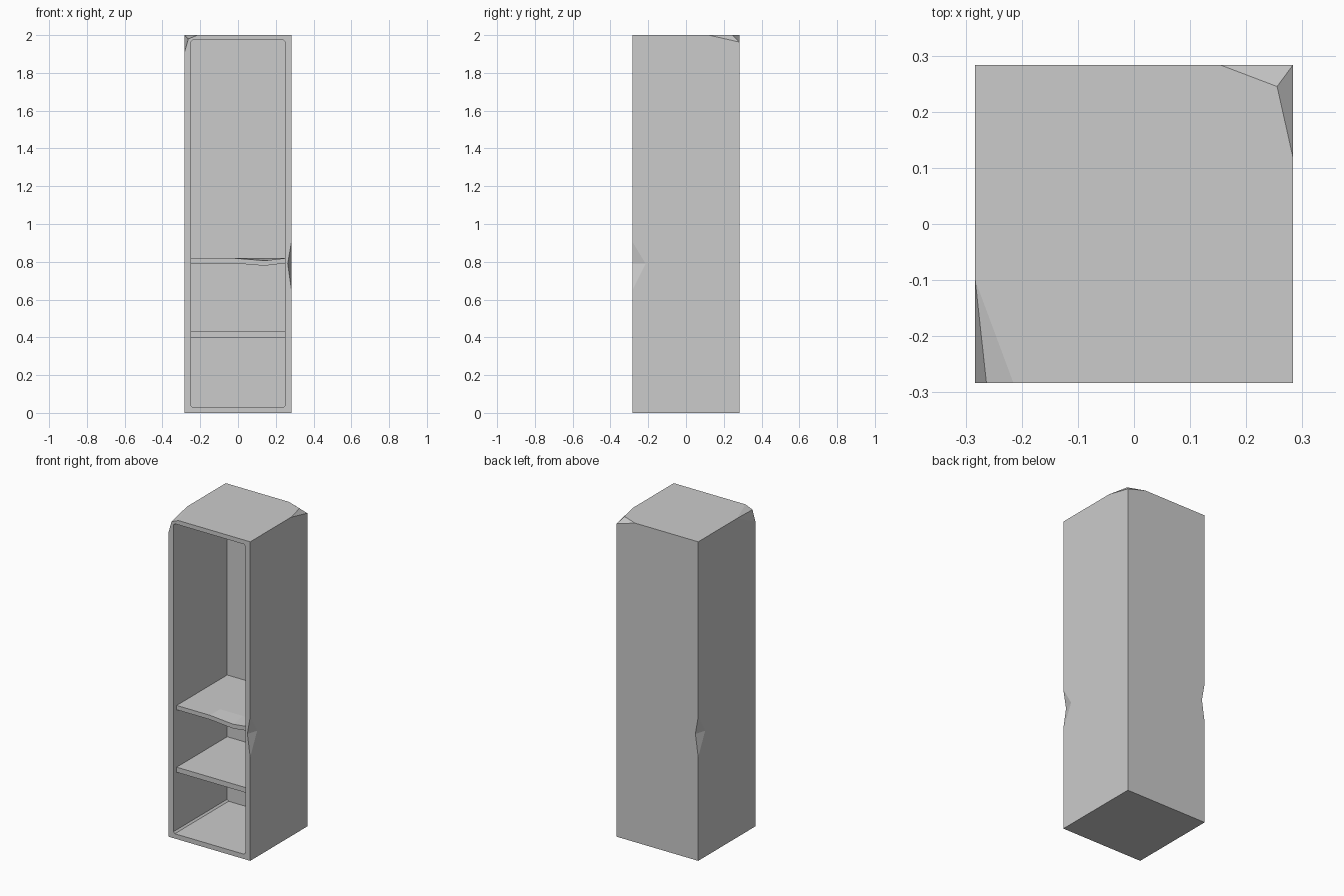
import bpy, bmesh

if "Cube" in bpy.data.objects:
    bpy.data.objects.remove(bpy.data.objects["Cube"])

H = 0.283          # half width of the cabinet
FRONT, BACK = -0.25, 0.25   # shelf front, cavity back


def make_object(name, verts, faces):
    """Build a flat-shaded object from named points and face name lists."""
    bm = bmesh.new()
    v = {k: bm.verts.new(co) for k, co in verts.items()}
    for f in faces:
        bm.faces.new([v[k] for k in (f.split() if isinstance(f, str) else f)])
    bmesh.ops.recalc_face_normals(bm, faces=bm.faces)
    me = bpy.data.meshes.new(name)
    bm.to_mesh(me)
    bm.free()
    ob = bpy.data.objects.new(name, me)
    bpy.context.collection.objects.link(ob)
    return ob


# Outer corners, chipped top corners (p, q)
P = {
    "b0": (-H, -H, 0), "b1": (H, -H, 0), "b2": (H, H, 0), "b3": (-H, H, 0),
    "fr": (H, -H, 2), "bl": (-H, H, 2),
    "p1": (-H, -0.10, 2), "p2": (-0.215, -H, 2),
    "p3": (-0.263, -H, 1.98), "p4": (-H, -H, 1.91),
    "q1": (0.155, H, 2), "q2": (0.255, 0.245, 2),
    "q3": (H, 0.12, 2), "q4": (H, H, 1.963),
}
# Dented vertical edges: front right (n) and, turned half way, back left (m)
for key, s in (("n", 1), ("m", -1)):
    P[key + "1"] = (s * H, -s * H, 0.905)
    P[key + "2"] = (s * 0.263, -s * H, 0.79)
    P[key + "3"] = (s * H, -s * 0.214, 0.79)
    P[key + "4"] = (s * H, -s * H, 0.65)

# Opening with clipped corners, repeated at the cavity back
w, c, lo, hi = 0.25, 0.01, 0.03, 1.973
opening = [(-w, lo + c), (-w + c, lo), (w - c, lo), (w, lo + c),
           (w, hi - c), (w - c, hi), (-w + c, hi), (-w, hi - c)]
for i, (x, z) in enumerate(opening):
    P[f"i{i}"] = (x, -H, z)
    P[f"k{i}"] = (x, BACK, z)

F = [
    "b0 b3 b2 b1",                              # underside
    "b0 b1 n4 n2 n1 fr i5 i4 i3 i2 i1",         # front frame, right part
    "fr p2 p3 p4 b0 i1 i0 i7 i6 i5",            # front frame, left part
    "b0 p4 p1 bl m1 m3 m4 b3",                  # left side
    "b1 b2 q4 q3 fr n1 n3 n4",                  # right side
    "b2 b3 m4 m2 m1 bl q1 q4",                  # back
    "p1 p2 fr q3 q2 q1 bl",                     # top
    "p1 p3 p2", "p1 p4 p3", "q1 q2 q4", "q2 q3 q4",   # chips
    "n1 n2 n3", "n4 n3 n2", "m1 m2 m3", "m4 m3 m2",   # dents
    [f"k{i}" for i in range(8)],                # cavity back
]
for i in range(8):                              # cavity walls
    j = (i + 1) % 8
    F.append([f"i{i}", f"i{j}", f"k{j}", f"k{i}"])
make_object("cabinet_body", P, F)


def shelf(name, z0, z1, sag):
    """Board whose front edge droops at one point."""
    xs = (-w, -0.02, 0.14, w)
    ys = (FRONT, -0.15, BACK)
    pts, faces = {}, []
    for i, x in enumerate(xs):
        for j, y in enumerate(ys):
            d = sag if (i, j) == (2, 0) else 0
            pts[i, j, 0] = (x, y, z0 - d)
            pts[i, j, 1] = (x, y, z1 - d)
    for i in range(3):
        for j in range(2):
            for k in (0, 1):
                faces.append([(i, j, k), (i + 1, j, k), (i + 1, j + 1, k), (i, j + 1, k)])
        for j in (0, 2):
            faces.append([(i, j, 0), (i + 1, j, 0), (i + 1, j, 1), (i, j, 1)])
    for i in (0, 3):
        for j in range(2):
            faces.append([(i, j, 0), (i, j + 1, 0), (i, j + 1, 1), (i, j, 1)])
    make_object(name, pts, faces)


# Shelves
shelf("lower_shelf", 0.40, 0.432, 0)
shelf("upper_shelf", 0.792, 0.819, 0.013)
